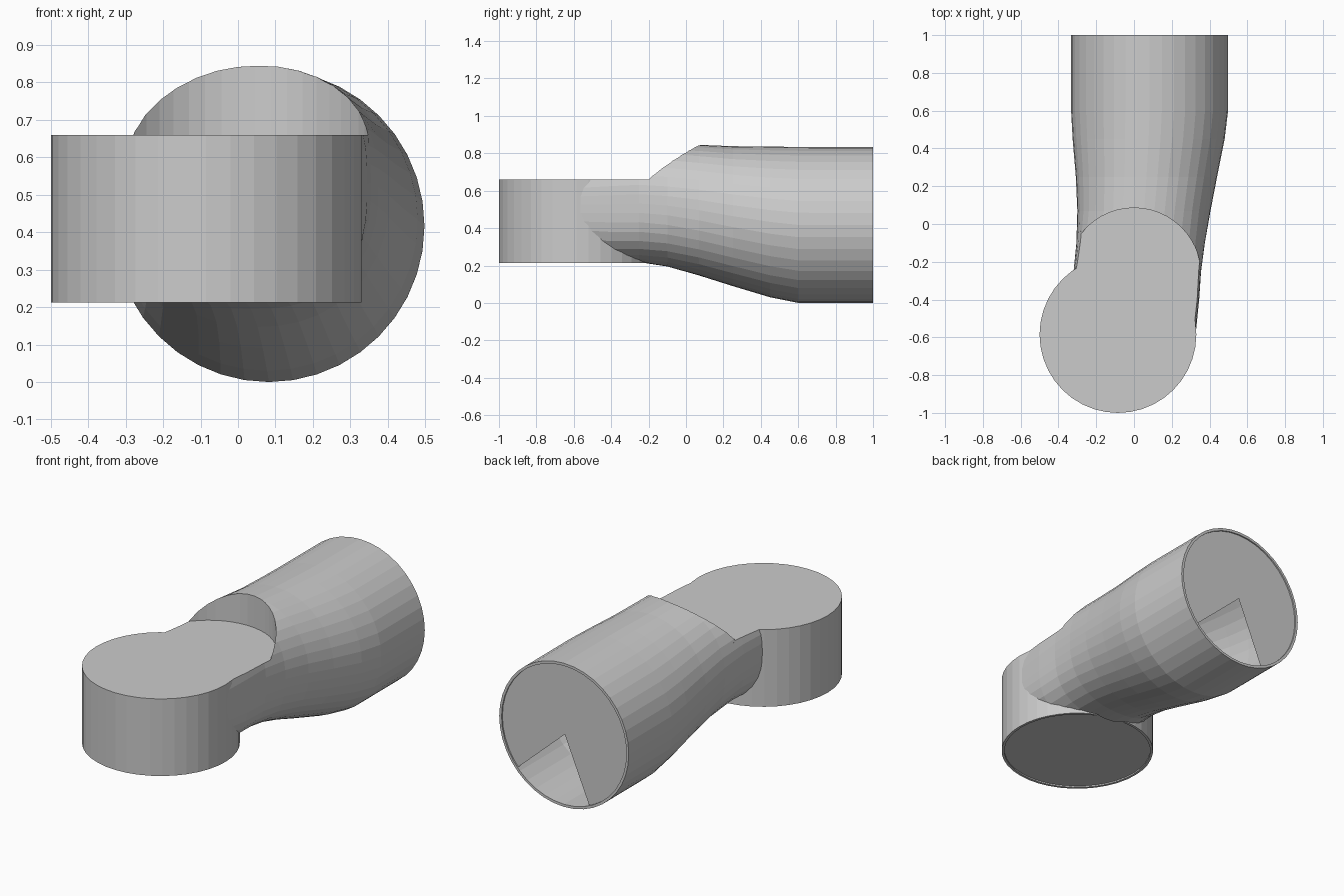
import bpy, bmesh
from math import sin, cos, pi, radians

if "Cube" in bpy.data.objects:
    bpy.data.objects.remove(bpy.data.objects["Cube"])

SIDES = 40


def make_object(name, verts, faces):
    mesh = bpy.data.meshes.new(name)
    mesh.from_pydata(verts, [], faces)
    bm = bmesh.new()
    bm.from_mesh(mesh)
    if len(faces) > 1:
        bmesh.ops.recalc_face_normals(bm, faces=bm.faces)
    bm.to_mesh(mesh)
    bm.free()
    obj = bpy.data.objects.new(name, mesh)
    bpy.context.collection.objects.link(obj)
    return obj


def skin(name, rings):
    """Closed solid through a row of equal-length rings."""
    n = len(rings[0])
    faces = [list(range(n)), [(len(rings) - 1) * n + i for i in range(n)]]
    for r in range(len(rings) - 1):
        for i in range(n):
            j = (i + 1) % n
            faces.append([r * n + i, r * n + j, (r + 1) * n + j, (r + 1) * n + i])
    return make_object(name, [v for ring in rings for v in ring], faces)


def prism(name, outline, z0, z1):
    return skin(name, [[(x, y, z) for x, y in outline] for z in (z0, z1)])


def section(y, x0, x1, z0, z1, power):
    ring = []
    for i in range(SIDES):
        a = 2 * pi * i / SIDES
        c, s = cos(a), sin(a)
        k = (abs(c) ** power + abs(s) ** power) ** (-1 / power)
        ring.append(((x0 + x1) / 2 + (x1 - x0) / 2 * c * k, y,
                     (z0 + z1) / 2 + (z1 - z0) / 2 * s * k))
    return ring


# Horizontal duct: y, left, right, bottom, top, squareness
stations = [
    (1.0, -.333, .498, 0, .833, 2), (.6, -.333, .498, 0, .834, 2),
    (.45, -.325, .48, .03, .836, 2), (.25, -.308, .44, .09, .838, 2.05),
    (.07, -.3, .405, .147, .845, 2.15), (-.1, -.305, .375, .195, .845, 2.4),
    (-.25, -.32, .355, .218, .845, 2.7), (-.4, -.33, .345, .225, .83, 3),
    (-.6, -.3, .325, .25, .8, 3)]
duct = skin("duct_body", [section(*s) for s in stations])

# Vertical collar at the front
CX, CY, R, Z0 = -.085, -.585, .415, .213
collar = prism("collar_helper", [(CX + R * cos(2 * pi * i / SIDES), CY + R * sin(2 * pi * i / SIDES))
                                 for i in range(SIDES)], Z0, .75)

# Cutter for the flat top and its curved back wall
arc = [(.355 * cos(radians(a)), -.27 + .355 * sin(radians(a)))
       for a in [3.2 + 173.6 * i / 24 for i in range(25)]]
cutter = prism("flat_top_cutter", arc + [(-.7, -.25), (-.7, -1.2), (.7, -1.2), (.7, -.25)], .66, 1.1)

for helper, op in ((collar, 'UNION'), (cutter, 'DIFFERENCE')):
    mod = duct.modifiers.new(op.title(), 'BOOLEAN')
    mod.object, mod.operation, mod.solver = helper, op, 'EXACT'

bpy.context.view_layer.update()
joined = bpy.data.meshes.new_from_object(duct.evaluated_get(bpy.context.evaluated_depsgraph_get()))
duct.modifiers.clear()
duct.data = joined
for helper in (collar, cutter):
    bpy.data.objects.remove(helper)

# Open both ends and give the shell a thin wall
bm = bmesh.new()
bm.from_mesh(joined)
ends = [f for f in bm.faces if all(v.co.y > .999 for v in f.verts)
        or all(v.co.z < Z0 + .0005 and v.co.y < -.15 for v in f.verts)]
bmesh.ops.delete(bm, geom=ends, context='FACES')
bm.to_mesh(joined)
bm.free()
wall = duct.modifiers.new("Wall", 'SOLIDIFY')
wall.thickness, wall.offset = .015, -1

# Back cover with an open wedge
cover = [(.083, .992, .417)]
for i in range(33):
    a = radians(-42 + 289 * i / 32)
    cover.append((.083 + .402 * cos(a), .992, .417 + .402 * sin(a)))
make_object("back_cover", cover, [[0, i + 1, i] for i in range(1, 33)])

# Round bottom cover, slightly recessed
make_object("bottom_cover", [(CX + .402 * cos(2 * pi * i / SIDES), CY + .402 * sin(2 * pi * i / SIDES), Z0 + .008)
                             for i in range(SIDES)], [list(range(SIDES))[::-1]])
